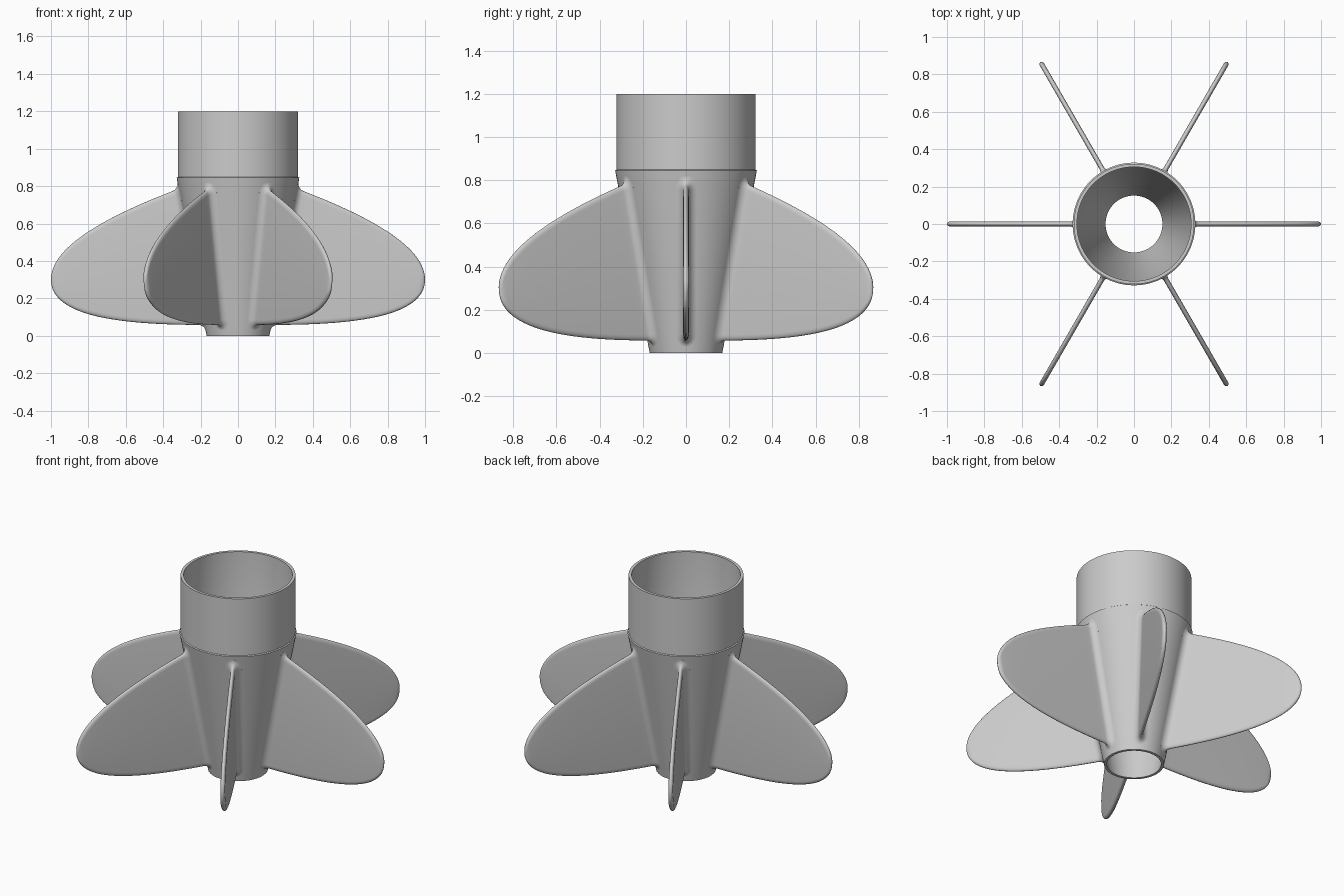
import bpy, bmesh, math
from mathutils import Vector, Matrix
from mathutils.geometry import interpolate_bezier

cube = bpy.data.objects.get("Cube")
if cube:
    bpy.data.objects.remove(cube, do_unlink=True)

grey = bpy.data.materials.new("light grey")
grey.use_nodes = True
colour = (0.6, 0.6, 0.6, 1)
grey.diffuse_color = colour
grey.node_tree.nodes["Principled BSDF"].inputs["Base Color"].default_value = colour

BOTTOM_R, CONE_R, CONE_TOP = 0.168, 0.328, 0.845
HALF, FILLET, RIM = 0.013, 0.035, 0.026


def cone_radius(z):
    return BOTTOM_R + (CONE_R - BOTTOM_R) * z / CONE_TOP


def finish(bm, name, angle):
    bmesh.ops.recalc_face_normals(bm, faces=bm.faces)
    mesh = bpy.data.meshes.new(name)
    bm.to_mesh(mesh)
    bm.free()
    mesh.materials.append(grey)
    obj = bpy.data.objects.new(name, mesh)
    bpy.context.collection.objects.link(obj)
    bpy.ops.object.select_all(action='DESELECT')
    obj.select_set(True)
    bpy.context.view_layer.objects.active = obj
    bpy.ops.object.shade_smooth_by_angle(angle=math.radians(angle))
    return obj


def bridge(bm, loops, closed_ends=False):
    n = len(loops[0])
    for a, b in zip(loops, loops[1:]):
        for i in range(n):
            j = (i + 1) % n
            bm.faces.new((a[i], a[j], b[j], b[i]))
    if closed_ends:
        bm.faces.new(loops[0])
        bm.faces.new(loops[-1])


# Hollow tube: tapered lower part, straight collar, open through the middle
def make_tube():
    profile = [(BOTTOM_R, 0), (CONE_R, CONE_TOP), (0.322, 0.849), (0.322, 1.2),
               (0.305, 1.2), (0.305, 0.85), (0.152, 0)]
    bm = bmesh.new()
    steps = 96
    loops = []
    for r, z in profile + profile[:1]:
        loops.append([bm.verts.new((r * math.cos(math.tau * i / steps),
                                    r * math.sin(math.tau * i / steps), z))
                      for i in range(steps)])
    bridge(bm, loops)
    bmesh.ops.remove_doubles(bm, verts=bm.verts, dist=0.0001)
    return finish(bm, "tapered_tube", 25)


# Fin outline edges, stored as (distance out from the cone, height)
def edge_curve(*points):
    curve = interpolate_bezier(*[Vector((x, 0, z)) for x, z in points], 400)
    return [(p.x - cone_radius(p.z), p.z) for p in curve]


def height_at(curve, d):
    for (d0, z0), (d1, z1) in zip(curve, curve[1:]):
        if d0 <= d <= d1:
            return z0 + (z1 - z0) * (d - d0) / max(d1 - d0, 1e-9)
    return curve[0][1] if d < curve[0][0] else curve[-1][1]


outline = (edge_curve((0.32, 0.785), (0.62, 0.67), (1, 0.5), (1, 0.3))
           + edge_curve((1, 0.3), (1, 0.1), (0.62, 0.058), (0.18, 0.058)))
tip = max(range(len(outline)), key=lambda i: outline[i][0])
upper = outline[:tip + 1]
lower = outline[tip:][::-1]
reach = outline[tip][0]


# One fin: stacked rounded sections, flared where they meet the tube
def make_fin(index):
    bm = bmesh.new()
    stations = [-0.004] + [FILLET * (1 - math.cos(math.pi / 2 * i / 8)) for i in range(9)]
    stations += [FILLET + (reach - FILLET) * math.sin(math.pi / 2 * i / 40)
                 for i in range(1, 40)]
    stations.append(reach - 0.00005)
    loops = []
    for d in stations:
        inset = min(max(d, 0), FILLET)
        flare = FILLET - math.sqrt(FILLET ** 2 - (FILLET - inset) ** 2)
        half = HALF + flare
        past = max(0, d - (reach - RIM)) / RIM
        half *= math.sqrt(max(0.0001, 1 - past ** 2))
        top = height_at(upper, d) + flare
        bottom = height_at(lower, d) - 0.8 * flare
        cap = min(RIM + flare, (top - bottom) * 0.49)
        ring = []
        for end, centre in ((0, top - cap), (math.pi, bottom + cap)):
            for k in range(11):
                a = end + math.pi * k / 10
                y, z = half * math.cos(a), centre + cap * math.sin(a)
                x = math.sqrt(cone_radius(z) ** 2 - y * y) + d
                ring.append(bm.verts.new((x, y, z)))
        loops.append(ring)
    bridge(bm, loops, True)
    bm.transform(Matrix.Rotation(math.tau * index / 6, 4, 'Z'))
    return finish(bm, f"fin_{index + 1}", 60)


make_tube()
for i in range(6):
    make_fin(i)
